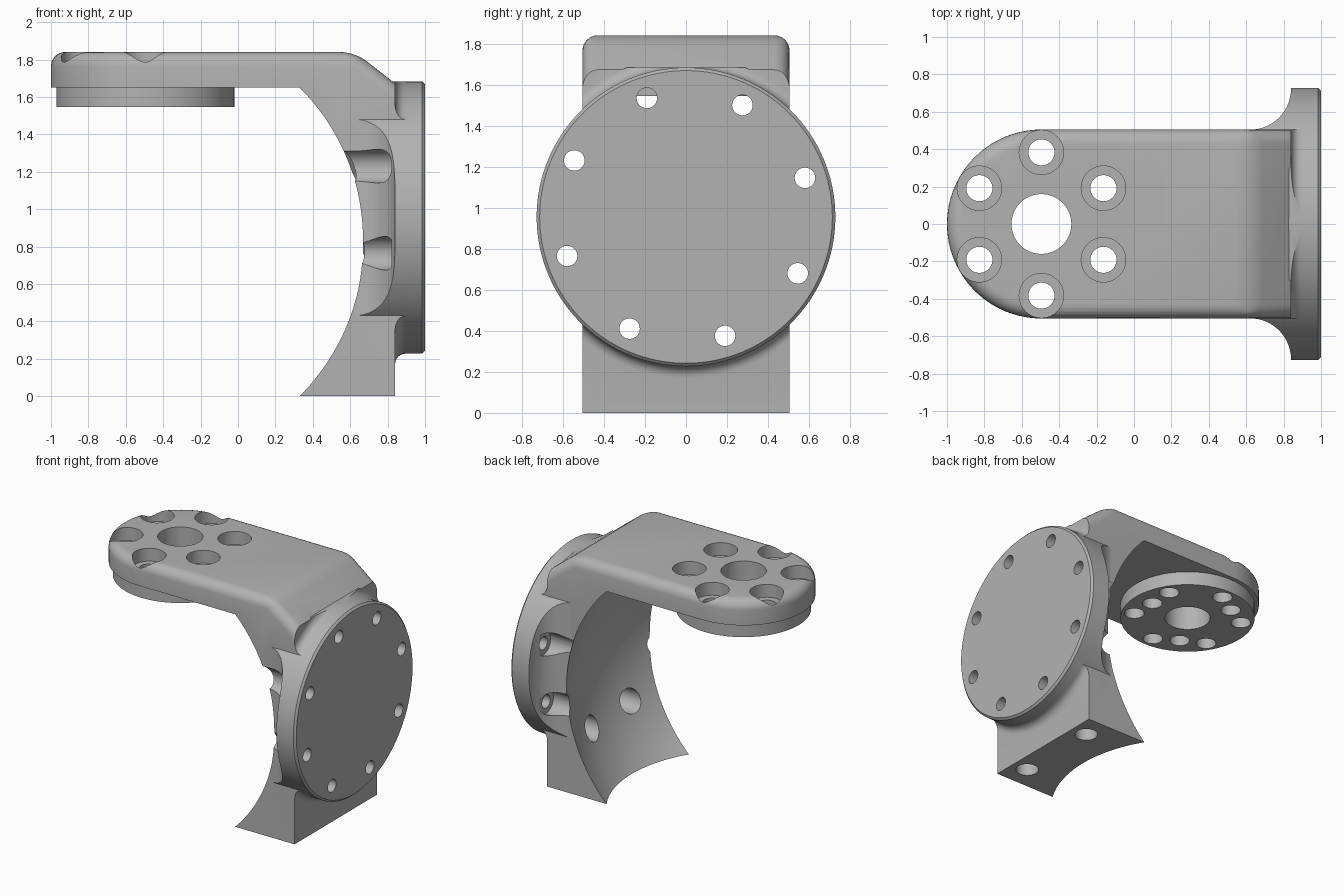
import bpy, bmesh
from math import sin, cos, pi, sqrt, radians

if "Cube" in bpy.data.objects:
    bpy.data.objects.remove(bpy.data.objects["Cube"])

HUB_X = -0.495       # vertical axis of the arm's round end
DISC_Z = 0.955       # height of the flange axis
HALF = 0.505         # half width of arm and block
DISC_R = 0.728

grey = bpy.data.materials.new("plain grey")
grey.use_nodes = True
grey.diffuse_color = (0.45, 0.45, 0.45, 1)
grey.node_tree.nodes["Principled BSDF"].inputs["Base Color"].default_value = grey.diffuse_color


def finish(name, bm):
    bmesh.ops.recalc_face_normals(bm, faces=bm.faces)
    mesh = bpy.data.meshes.new(name)
    bm.to_mesh(mesh)
    bm.free()
    mesh.materials.append(grey)
    obj = bpy.data.objects.new(name, mesh)
    bpy.context.collection.objects.link(obj)
    return obj


def lathe(name, profile, centres, axis="Z", seg=32):
    """Capped solids of revolution; profile is (distance along axis, radius)."""
    bm = bmesh.new()
    for a, b in centres:
        rings = []
        for h, r in profile:
            ring = []
            for i in range(seg):
                t = 2 * pi * i / seg
                u, v = a + r * cos(t), b + r * sin(t)
                ring.append(bm.verts.new((h, u, v) if axis == "X" else (u, v, h)))
            rings.append(ring)
        for p, q in zip(rings, rings[1:]):
            for i in range(seg):
                j = (i + 1) % seg
                bm.faces.new((p[i], p[j], q[j], q[i]))
        bm.faces.new(rings[0])
        bm.faces.new(rings[-1])
    return finish(name, bm)


def prism(points, z0, z1):
    """Upright prism over an outline, as a bmesh."""
    bm = bmesh.new()
    low = [bm.verts.new((x, y, z0)) for x, y in points]
    high = [bm.verts.new((x, y, z1)) for x, y in points]
    bm.faces.new(low)
    bm.faces.new(high)
    n = len(points)
    for i in range(n):
        j = (i + 1) % n
        bm.faces.new((low[i], low[j], high[j], high[i]))
    bmesh.ops.recalc_face_normals(bm, faces=bm.faces)
    return bm


def combine(target, other, operation):
    mod = target.modifiers.new("combine", "BOOLEAN")
    mod.operation, mod.solver, mod.object = operation, "EXACT", other
    bpy.context.view_layer.objects.active = target
    bpy.ops.object.modifier_apply(modifier=mod.name)
    bpy.data.objects.remove(other)


def polar(cx, cy, radius, start, count):
    return [(cx + radius * cos(radians(start) + 2 * pi * k / count),
             cy + radius * sin(radians(start) + 2 * pi * k / count)) for k in range(count)]


# Arm and block: round-ended outline, sloped shoulder, rounded top rim
outline = [(HUB_X - HALF * sin(pi * i / 48), HALF * cos(pi * i / 48)) for i in range(49)]
outline += [(0.84, -HALF), (0.84, HALF)]
bm = prism(outline, 0, 1.84)
cut = bmesh.ops.bisect_plane(bm, geom=bm.verts[:] + bm.edges[:] + bm.faces[:],
                             plane_co=(0.625, 0, 1.84), plane_no=(0.78, 0, 1), clear_outer=True)
bmesh.ops.holes_fill(bm, edges=[e for e in bm.edges if e.is_boundary])
rim = [e for e in bm.edges if all(v.co.z > 1.66 for v in e.verts)
       and not all(v.co.x > 0.83 for v in e.verts)]
bmesh.ops.bevel(bm, geom=rim, offset=0.075, segments=6, profile=0.5, affect="EDGES",
                clamp_overlap=False)
bracket = finish("bracket", bm)

# Round flange, with curved gussets sweeping out from the block sides
R = 0.221
side = [(0.619 + R * sin(pi * i / 32), 0.725 - R * cos(pi * i / 32)) for i in range(17)]
side += [(0.84, 0.8), (1.1, 0.8)]
gusset = finish("gusset", prism(side + [(x, -y) for x, y in reversed(side)], 0.1, 1.8))
flange = lathe("flange", [(0.5, DISC_R), (0.985, DISC_R), (1, DISC_R - 0.015)],
               [(0, DISC_Z)], "X", 128)
combine(flange, gusset, "INTERSECT")

# Small fillet between flange rim and block face
F = 0.055
ring = [(0.8, DISC_R + F)] + [(0.84 + F * (1 - cos(pi * i / 12)), DISC_R + F * (1 - sin(pi * i / 12)))
                              for i in range(7)] + [(0.91, DISC_R - 0.01)]
fillet = lathe("fillet", ring, [(0, DISC_Z)], "X", 128)
W = HALF - 0.001
combine(fillet, finish("fillet_limit", prism([(0.7, -W), (0.95, -W), (0.95, W), (0.7, W)],
                                             0.01, DISC_Z + DISC_R - 0.001)), "INTERSECT")
combine(bracket, flange, "UNION")
combine(bracket, fillet, "UNION")

# Spherical hollow under the arm
BALL, MID = 1.271, 0.825
heights = [-0.02 + 1.67 * i / 48 for i in range(49)]
hollow = lathe("hollow", [(z, sqrt(BALL ** 2 - (z - MID) ** 2)) for z in heights],
               [(HUB_X, 0)], "Z", 144)
combine(bracket, hollow, "DIFFERENCE")

# Round boss under the arm end
boss = lathe("boss", [(1.545, 0.475), (1.7, 0.475)], [(HUB_X, 0)], "Z", 96)
combine(bracket, boss, "UNION")

# Holes: hub bore, stepped arm bolts, blind pins, stepped flange bolts, blind block holes
holes = [
    lathe("hub_bore", [(1.4, 0.16), (2, 0.16)], [(HUB_X, 0)], "Z", 48),
    lathe("arm_bolts", [(1.4, 0.07), (1.74, 0.07), (1.74, 0.119), (2, 0.119)],
          polar(HUB_X, 0, 0.383, 30, 6)),
    lathe("pin_holes", [(1.4, 0.07), (1.68, 0.07)], polar(HUB_X, 0, 0.325, 0, 3)),
    lathe("flange_bolts", [(0.3, 0.09), (0.82, 0.09), (0.82, 0.05), (1.1, 0.05)],
          polar(0, DISC_Z, 0.61, 18.2, 8), "X"),
    lathe("block_holes", [(-0.1, 0.08), (0.2, 0.08)], [(0.715, 0.325), (0.715, -0.325)]),
]
for hole in holes:
    combine(bracket, hole, "DIFFERENCE")

# Smooth curves, sharp edges
bpy.ops.object.select_all(action="DESELECT")
bracket.select_set(True)
bpy.context.view_layer.objects.active = bracket
bpy.ops.object.shade_smooth_by_angle(angle=radians(30))
